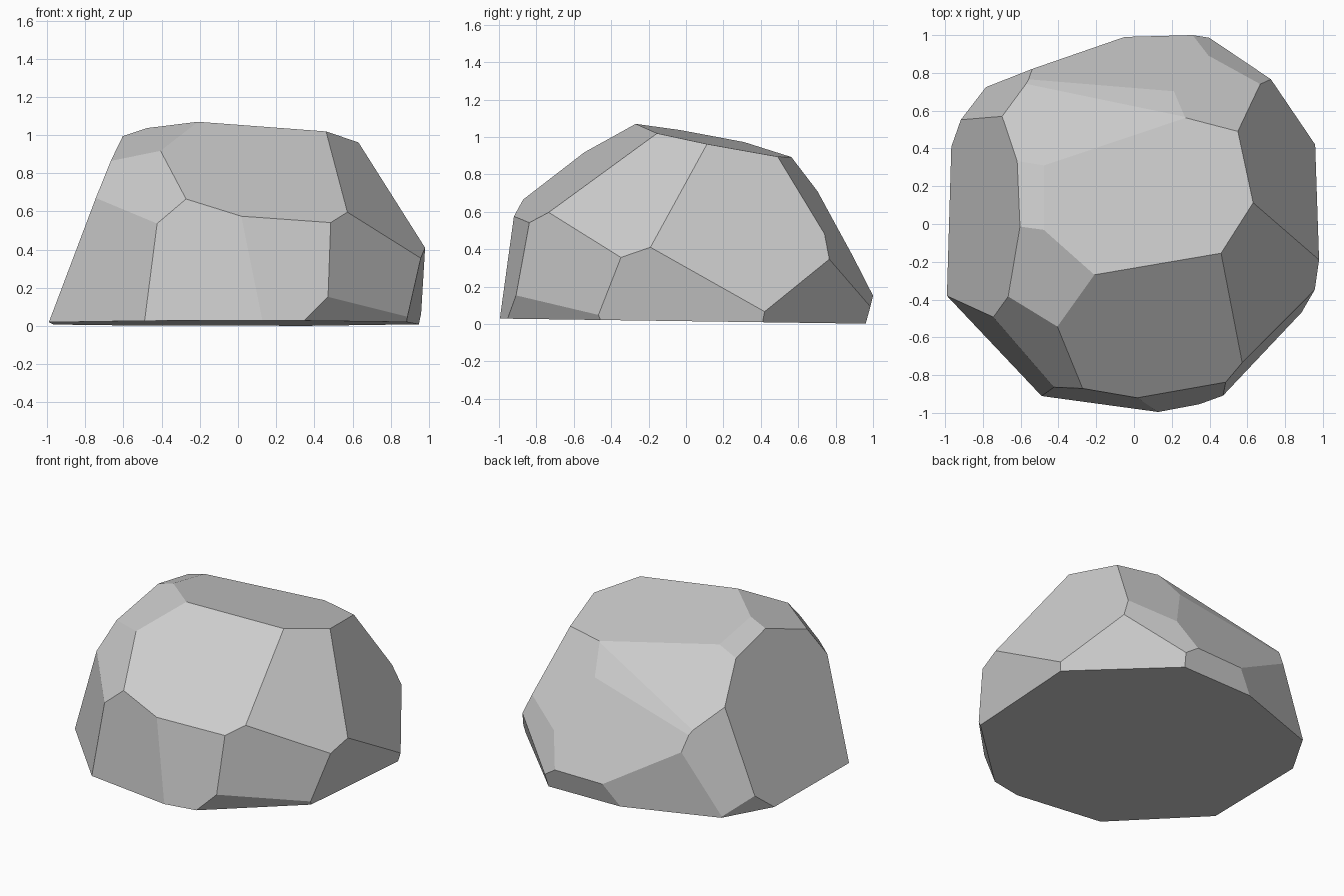
import bpy
import bmesh
from math import cos, sin, radians
from mathutils import Vector

default_cube = bpy.data.objects.get("Cube")
if default_cube:
    bpy.data.objects.remove(default_cube, do_unlink=True)


def make_material(name, colour):
    material = bpy.data.materials.new(name)
    material.use_nodes = True
    material.diffuse_color = colour
    shader = next(n for n in material.node_tree.nodes if n.type == "BSDF_PRINCIPLED")
    shader.inputs["Base Color"].default_value = colour
    shader.inputs["Roughness"].default_value = 0.9
    return material


def chisel(bm, heading, tilt, distance):
    """Slice off everything beyond a plane facing (heading, tilt), then cap the cut."""
    a, t = radians(heading), radians(tilt)
    normal = Vector((cos(t) * cos(a), cos(t) * sin(a), sin(t)))
    bmesh.ops.bisect_plane(
        bm, geom=bm.verts[:] + bm.edges[:] + bm.faces[:], dist=0.0001,
        plane_co=normal * distance, plane_no=normal, clear_outer=True)
    open_edges = [e for e in bm.edges if e.is_boundary]
    if open_edges:
        bmesh.ops.holes_fill(bm, edges=open_edges, sides=0)


# Each facet: compass heading and upward tilt in degrees, distance from the origin
facets = {
    # crown
    "base": (-90, -89.2, -0.015),
    "crown": (77, 79.1, 0.992),
    "crown_right_strip": (148.6, 70, 1.108),
    "crown_front_right": (-142.9, 64.7, 1.108),
    # front
    "front_slope": (-74.4, 54.3, 0.987),
    "front_right_shoulder": (-128.3, 34.6, 1.079),
    "front_right_wall": (-136.7, 8.9, 0.973),
    "front_wall": (-97.8, 6.2, 0.966),
    "front_left_wall": (-79.3, 9.8, 0.992),
    # left side
    "left_corner_wall": (-42.4, 5.5, 0.971),
    "left_corner_undercut": (-47.4, -22.3, 0.856),
    "left_shoulder": (-24.1, 38.7, 1.015),
    "left_undercut": (-4.4, -11.1, 0.894),
    "left_slope": (16.6, 24.2, 0.975),
    # back
    "back_left_undercut": (45.3, -16.1, 0.917),
    "back_left_sliver": (68.3, 18.2, 1.039),
    "back_left_shoulder": (75.6, 33.4, 1.003),
    "back_undercut": (91.3, -15.4, 0.917),
    "back_slope": (92.1, 27.7, 0.945),
    "back_upper_slope": (95.6, 38.4, 0.973),
    "back_crown_slope": (102.3, 47.3, 0.989),
    # right side
    "back_right_wall": (109.7, -1.1, 0.946),
    "back_right_corner": (134.9, 14, 1.038),
    "back_right_undercut": (149.7, -13.6, 1.01),
    "right_slope": (178, 21, 0.919),
}

# Carve the boulder out of an oversized block
bm = bmesh.new()
bmesh.ops.create_cube(bm, size=4)
for heading, tilt, distance in facets.values():
    chisel(bm, heading, tilt, distance)
bmesh.ops.remove_doubles(bm, verts=bm.verts[:], dist=0.002)
bmesh.ops.recalc_face_normals(bm, faces=bm.faces[:])

mesh = bpy.data.meshes.new("boulder")
bm.to_mesh(mesh)
bm.free()
mesh.materials.append(make_material("stone grey", (0.6, 0.6, 0.6, 1)))
boulder = bpy.data.objects.new("boulder", mesh)
bpy.context.collection.objects.link(boulder)
